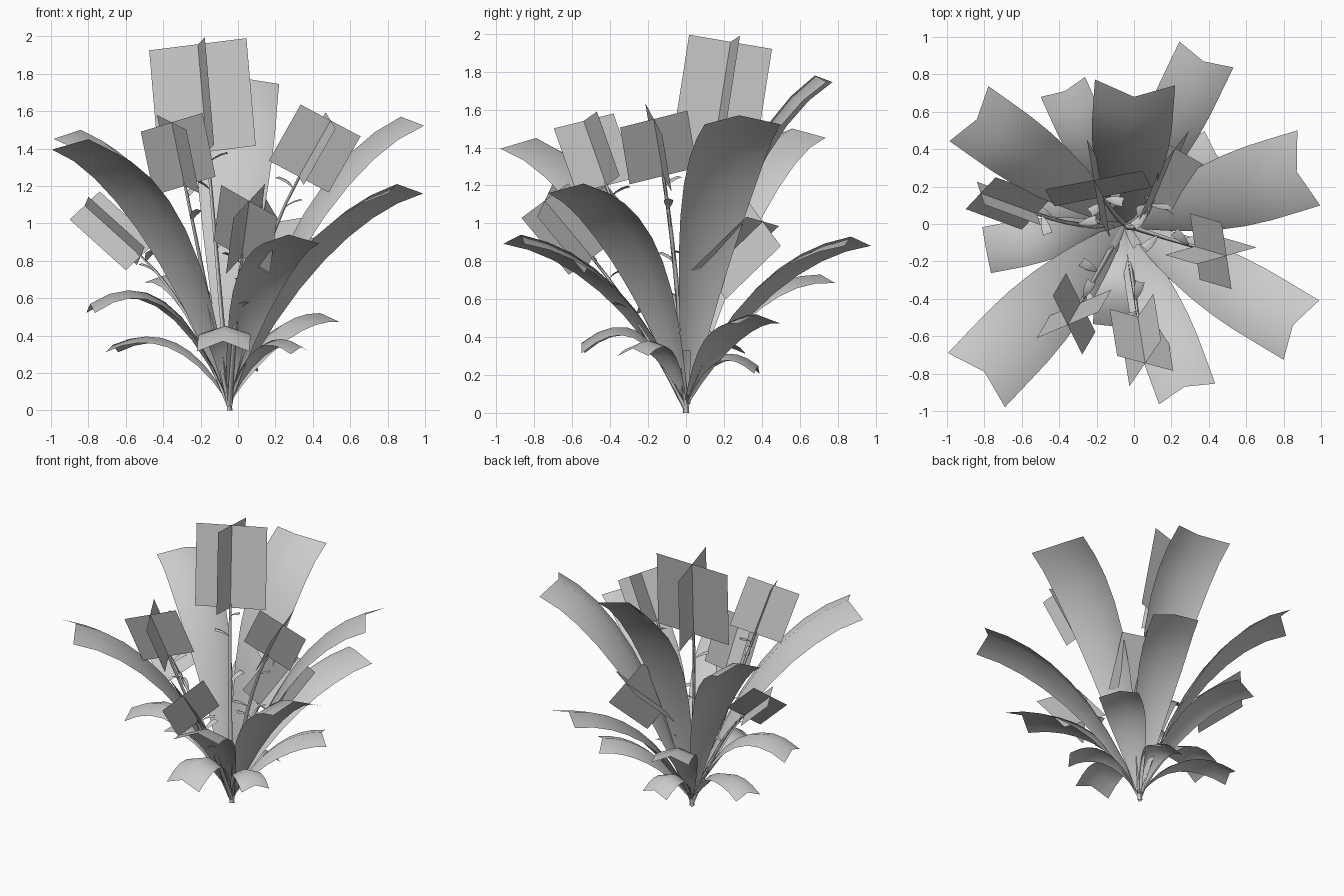
import bpy, bmesh, math
from mathutils import Vector

if "Cube" in bpy.data.objects:
    bpy.data.objects.remove(bpy.data.objects["Cube"], do_unlink=True)

grey = bpy.data.materials.new("plain_grey")
grey.use_nodes = True
COLOUR = (0.6, 0.6, 0.6, 1)
grey.diffuse_color = COLOUR
grey.node_tree.nodes["Principled BSDF"].inputs["Base Color"].default_value = COLOUR

BASE = Vector((-0.05, 0, 0.05))
UP = Vector((0, 0, 1))


def bezier(a, b, c, t):
    return a * (1 - t) ** 2 + b * 2 * t * (1 - t) + c * t * t


def finish(name, bm, smooth=True):
    mesh = bpy.data.meshes.new(name)
    bm.to_mesh(mesh)
    bm.free()
    mesh.materials.append(grey)
    for p in mesh.polygons:
        p.use_smooth = smooth
    obj = bpy.data.objects.new(name, mesh)
    bpy.context.collection.objects.link(obj)
    return obj


def leaf(name, tip, width, bend_z, reach=0.38, start=BASE, steps=8):
    """Arching leaf with a raised midrib and a notched, cut-off tip."""
    tip = Vector(tip)
    out = Vector((tip.x - start.x, tip.y - start.y, 0))
    bend = start + out * reach
    bend.z = bend_z
    side = out.cross(UP).normalized()
    bm = bmesh.new()
    previous = None
    for i in range(steps + 1):
        t = i / steps
        mid = bezier(start, bend, tip, t)
        along = ((bend - start) * (1 - t) + (tip - bend) * t).normalized()
        normal = side.cross(along)
        w = width * (0.1 + 0.9 * math.sin(math.pi / 2 * min(1, t * 1.25)))
        drop = along * (0.1 * w * t) - normal * (0.17 * w)
        row = [bm.verts.new(mid + side * (w / 2 * s) + drop * abs(s))
               for s in (-1, 0, 1)]
        if previous:
            for k in (0, 1):
                bm.faces.new((previous[k], previous[k + 1], row[k + 1], row[k]))
        previous = row
    return finish(name, bm)


def crossed_cards(name, centre, up, side, second_width):
    """Two flat cards crossing at a right angle."""
    c, u, s = Vector(centre), Vector(up), Vector(side)
    bm = bmesh.new()
    for d in (s, u.cross(s).normalized() * second_width):
        bm.faces.new([bm.verts.new(c + u * (a / 2) + d * (b / 2))
                      for a, b in ((-1, -1), (-1, 1), (1, 1), (1, -1))])
    finish(name, bm, False)


def stem(name, points, radius):
    """Thin three-sided stalk tapering towards the flower."""
    bm = bmesh.new()
    previous = None
    for i, p in enumerate(points):
        r = radius * (1 - 0.5 * i / len(points))
        ring = [bm.verts.new(p + Vector((math.cos(a), math.sin(a), 0)) * r)
                for a in (0, math.tau / 3, 2 * math.tau / 3)]
        if previous:
            for k in range(3):
                n = (k + 1) % 3
                bm.faces.new((previous[k], previous[n], ring[n], ring[k]))
        previous = ring
    finish(name, bm)


# Leaves: tip, width, height of the bend, how far out the bend lies
tall = [
    ((0.87, 0.28, 1.57), 0.42, 1.30, 0.38),
    ((0.85, -0.54, 1.21), 0.37, 1.02, 0.36),
    ((0.37, 0.87, 0.93), 0.32, 0.83, 0.36),
    ((0.27, -0.87, 0.94), 0.32, 0.83, 0.35),
    ((0.00, 0.68, 1.78), 0.43, 1.41, 0.23),
    ((-0.84, 0.56, 1.50), 0.36, 1.32, 0.38),
    ((-0.80, -0.79, 1.45), 0.42, 1.23, 0.35),
]
short = [
    ((-0.79, -0.14, 0.57), 0.25, 0.85, 0.42),
    ((-0.37, 0.71, 0.73), 0.26, 0.74, 0.38),
    ((0.44, 0.37, 0.52), 0.28, 0.53, 0.42),
    ((-0.67, 0.22, 0.35), 0.20, 0.52, 0.40),
    ((-0.08, -0.55, 0.37), 0.28, 0.64, 0.38),
    ((0.34, -0.28, 0.34), 0.20, 0.50, 0.42),
    ((0.00, 0.38, 0.25), 0.22, 0.44, 0.38),
]
for label, group in (("tall_leaf", tall), ("short_leaf", short)):
    for n, (tip, width, bend_z, reach) in enumerate(group, 1):
        leaf(f"{label}_{n}", tip, width, bend_z, reach)

# Flowers: centre, upright edge, side edge, width of the second card
flowers = [
    ((-0.19, 0.19, 1.67), (-0.05, 0.09, 0.575), (0.52, 0.10, 0.065), 0.45),
    ((-0.32, -0.48, 1.37), (-0.07, -0.12, 0.34), (0.33, 0.14, 0.10), 0.36),
    ((0.41, -0.145, 1.40), (0.17, -0.05, 0.30), (0.32, 0.09, -0.17), 0.37),
    ((0.04, -0.62, 0.97), (0.04, -0.25, 0.30), (0.30, -0.08, -0.17), 0.35),
    ((-0.67, 0.11, 0.96), (-0.30, 0.11, 0.27), (0.16, 0.17, 0.15), 0.16),
    ((0.16, 0.26, 0.87), (0.12, 0.29, 0.28), (-0.15, -0.19, 0.26), 0.35),
]
for n, (centre, up, side, second) in enumerate(flowers, 1):
    crossed_cards(f"flower_{n}", centre, up, side, second)
    head = Vector(centre) - Vector(up) * 0.45
    foot = BASE - UP * 0.03
    bend = head - Vector(up).normalized() * (head - foot).length * 0.4
    path = [bezier(foot, bend, head, i / 6) for i in range(7)]
    stem(f"flower_stem_{n}", path, 0.018)
    # Small bracts spiralling up the stalk
    for k, t in enumerate((0.55, 0.8, 0.92)):
        p = bezier(foot, bend, head, t)
        angle = n * 1.3 + k * 2.4
        tip = p + Vector((math.cos(angle), math.sin(angle), 0)) * 0.1
        tip.z += 0.06
        leaf(f"bract_{n}_{k + 1}", tip, 0.05, p.z + 0.05, start=p, steps=3)

# Root tuft of narrow blades gathered at the base
stem("root_point", [Vector((-0.05, 0, 0.0)), BASE, BASE + UP * 0.12], 0.02)
for k in range(6):
    a = k * math.tau / 6
    tip = BASE + Vector((0.13 * math.cos(a), 0.13 * math.sin(a), 0.28 + 0.05 * (k % 3)))
    leaf(f"root_blade_{k + 1}", tip, 0.05, 0.22, steps=4)
